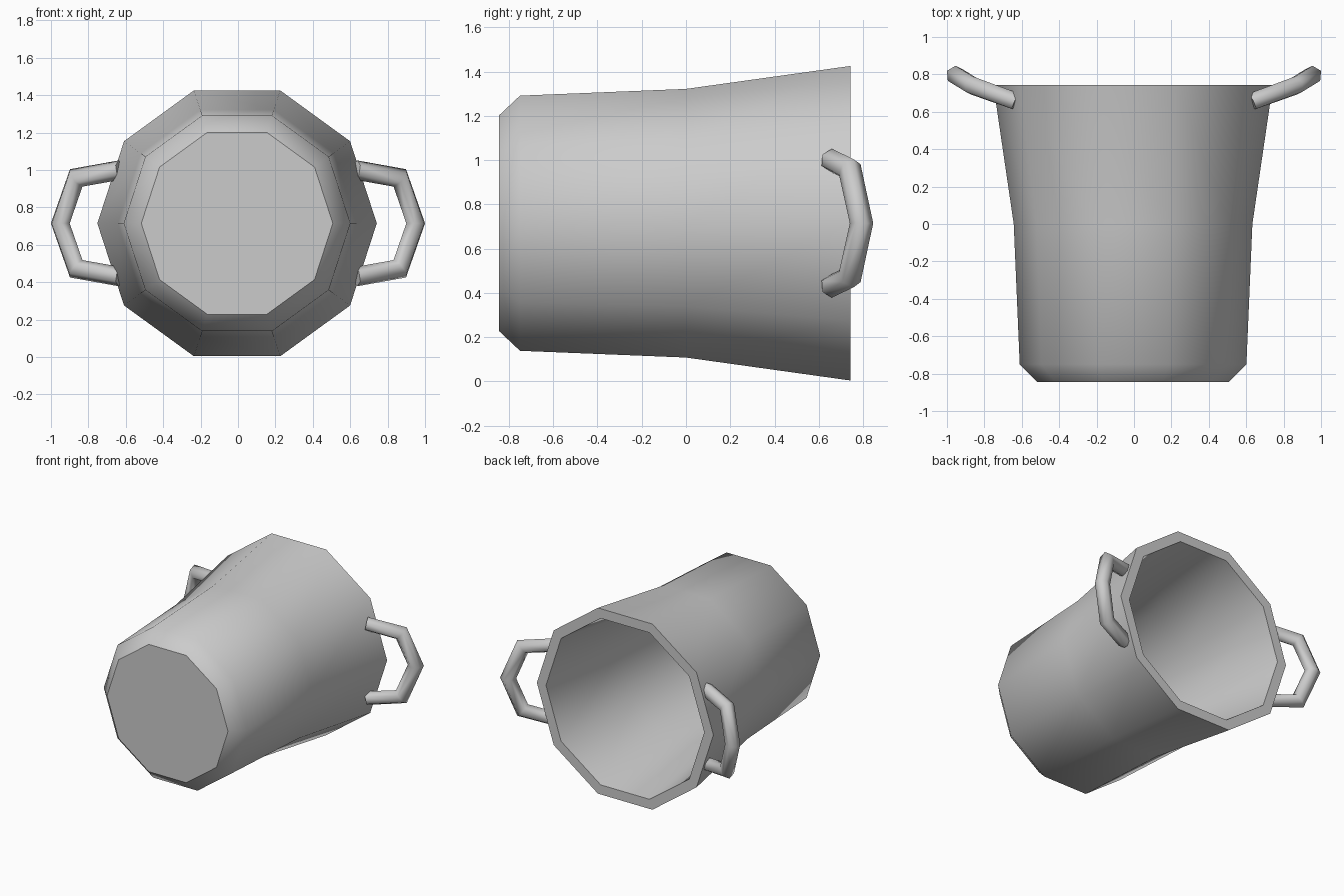
import bpy
import bmesh
from math import cos, sin, pi, radians
from mathutils import Vector

cube = bpy.data.objects.get("Cube")
if cube:
    bpy.data.objects.remove(cube, do_unlink=True)

CENTRE_Z = 0.715
SIDES = 10

grey = bpy.data.materials.new("plain_grey")
grey.use_nodes = True
colour = (0.6, 0.6, 0.6, 1)
grey.diffuse_color = colour
grey.node_tree.nodes["Principled BSDF"].inputs["Base Color"].default_value = colour


def skin_rings(name, rings, smooth_angle):
    """Join equal-sized rings of points into a capped surface."""
    bm = bmesh.new()
    loops = [[bm.verts.new(p) for p in ring] for ring in rings]
    count = len(loops[0])
    for a, b in zip(loops, loops[1:]):
        for i in range(count):
            j = (i + 1) % count
            bm.faces.new((a[i], a[j], b[j], b[i]))
    bm.faces.new(loops[0])
    bm.faces.new(loops[-1])
    bmesh.ops.recalc_face_normals(bm, faces=bm.faces)
    mesh = bpy.data.meshes.new(name)
    bm.to_mesh(mesh)
    bm.free()
    mesh.materials.append(grey)
    obj = bpy.data.objects.new(name, mesh)
    bpy.context.collection.objects.link(obj)
    bpy.ops.object.select_all(action="DESELECT")
    obj.select_set(True)
    bpy.context.view_layer.objects.active = obj
    bpy.ops.object.shade_smooth_by_angle(angle=radians(smooth_angle))
    return obj


# Pot: ten-sided shell lying on its side, (radius, y) from base, over the rim, to inner floor
profile = [(0.512, -0.845), (0.606, -0.75), (0.638, 0), (0.747, 0.743),
           (0.67, 0.743), (0.568, 0), (0.54, -0.72), (0.48, -0.77)]
pot_rings = [[(-0.005 + r * cos(2 * pi * i / SIDES), y,
               CENTRE_Z + r * sin(2 * pi * i / SIDES)) for i in range(SIDES)]
             for r, y in profile]
skin_rings("pot_body", pot_rings, 44)

# Handles: six-sided bent tubes with mitred corners
half = [Vector((0.63, 0.655, 0.285)), Vector((0.865, 0.74, 0.243)), Vector((0.95, 0.793, 0))]
path = half + [Vector((p.x, p.y, -p.z)) for p in reversed(half[:2])]
TUBE = 0.052
normal = Vector((-0.45, 0.89, 0)).normalized()


def handle_rings(side):
    rings = []
    for k, p in enumerate(path):
        before = (p - path[max(k - 1, 0)]).normalized()
        after = (path[min(k + 1, len(path) - 1)] - p).normalized()
        tangent = (before + after).normalized()
        across = normal.cross(tangent).normalized()
        mitre = 1 / tangent.dot(after if after.length else before)
        ring = []
        for i in range(6):
            a = i * pi / 3
            q = p + TUBE * (cos(a) * mitre * across + sin(a) * normal)
            ring.append((side * q.x, q.y, q.z + CENTRE_Z))
        rings.append(ring)
    return rings


for name, side in (("left_handle", 1), ("right_handle", -1)):
    skin_rings(name, handle_rings(side), 70)
